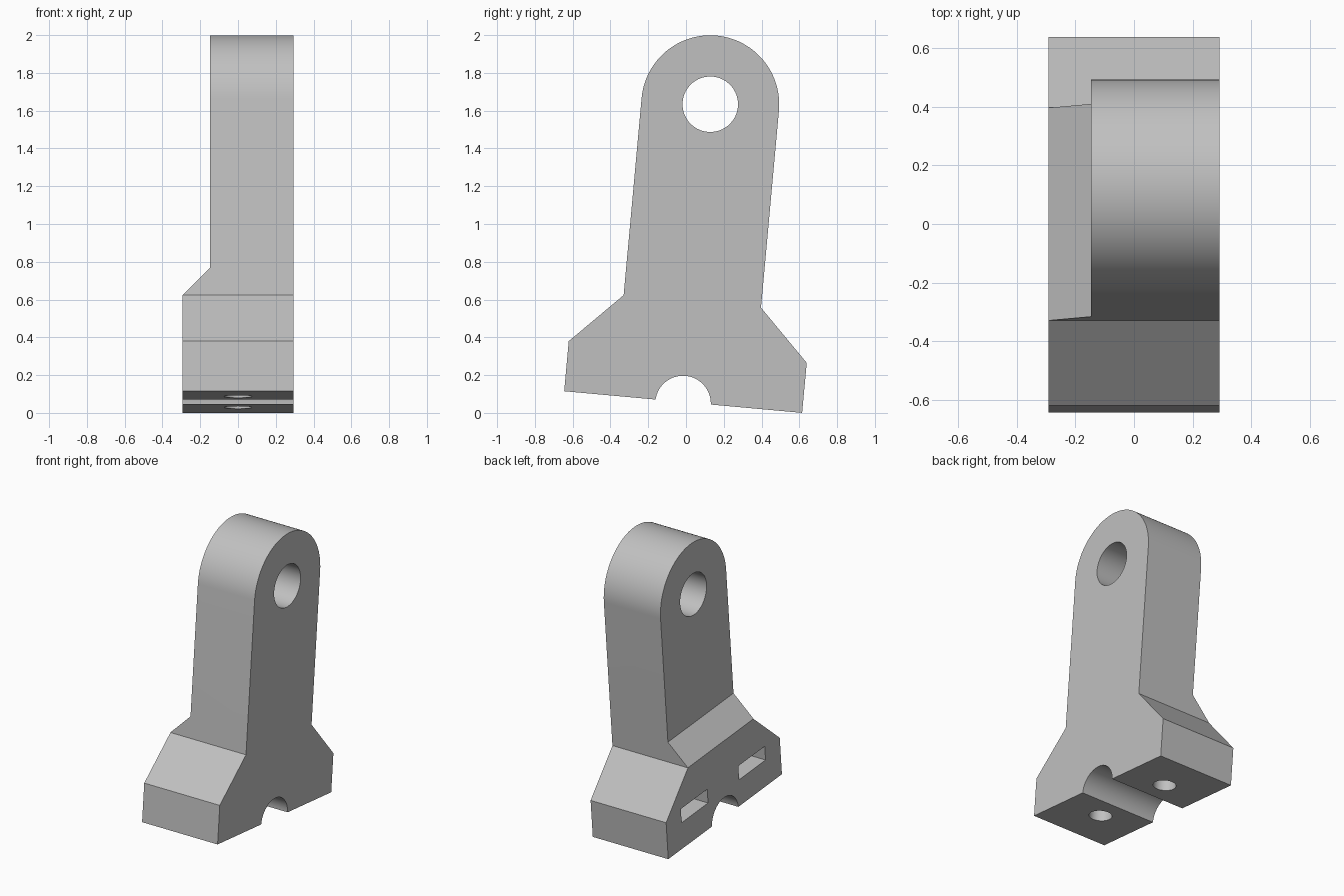
import bpy, bmesh, math
from mathutils import Matrix, Vector

if "Cube" in bpy.data.objects:
    bpy.data.objects.remove(bpy.data.objects["Cube"], do_unlink=True)

TILT = math.radians(-5.2)
X0, X1 = -0.293, 0.293          # full thickness
ARM_X = -0.147                  # inner face of the thinner arm
HUB_Z, HUB_R, BORE_R = 1.583, 0.365, 0.147
SHOULDER_Z = 0.535
BOLT_Y = 0.32

grey = bpy.data.materials.new("plain grey")
grey.use_nodes = True
colour = (0.53, 0.53, 0.53, 1)
grey.diffuse_color = colour
grey.node_tree.nodes["Principled BSDF"].inputs["Base Color"].default_value = colour


def arc(cy, cz, r, start, end, n):
    """Points of an arc, angles in degrees."""
    angles = [math.radians(start + (end - start) * i / n) for i in range(n + 1)]
    return [(cy + r * math.cos(a), cz + r * math.sin(a)) for a in angles]


def prism(name, points, push):
    """Closed outline of 3D points, extruded along a vector."""
    bm = bmesh.new()
    face = bm.faces.new([bm.verts.new(p) for p in points])
    res = bmesh.ops.extrude_face_region(bm, geom=[face])
    top = [v for v in res["geom"] if isinstance(v, bmesh.types.BMVert)]
    bmesh.ops.translate(bm, verts=top, vec=Vector(push))
    bmesh.ops.recalc_face_normals(bm, faces=bm.faces)
    mesh = bpy.data.meshes.new(name)
    bm.to_mesh(mesh)
    bm.free()
    obj = bpy.data.objects.new(name, mesh)
    bpy.context.collection.objects.link(obj)
    mesh.materials.append(grey)
    return obj


def side_prism(name, outline, xa, xb):
    return prism(name, [(xa, y, z) for y, z in outline], (xb - xa, 0, 0))


# Side silhouette: feet, groove, sloping shoulders, straight arm, round top
groove = arc(0, -0.008, BORE_R, 176.9, 3.1, 32)
outline = [(-0.6325, 0)] + groove + [(0.6325, 0), (0.6325, 0.266), (HUB_R, SHOULDER_Z)]
outline += arc(0, HUB_Z, HUB_R, 0, 180, 48)
outline += [(-HUB_R, SHOULDER_Z), (-0.6325, 0.266)]
bracket = side_prism("bracket", outline, X0, X1)

cutters = []

# Thinning of the arm with a 45 degree step at its foot
step = SHOULDER_Z + ARM_X - X0 + 0.001
relief = [(ARM_X, step), (ARM_X, 2.3), (-0.5, 2.3), (-0.5, step - 0.5 - ARM_X)]
cutters.append(prism("arm_relief", [(x, -1, z) for x, z in relief], (0, 2, 0)))

# Pivot bore
bore = arc(0, HUB_Z, BORE_R, 0, 360, 48)[:-1]
cutters.append(side_prism("pivot_bore", bore, -0.6, 0.6))

# Nut slots open on one side, each with a bolt hole below
for side in (-1, 1):
    y = side * BOLT_Y
    slot = [(y - 0.147, 0.185), (y + 0.147, 0.185), (y + 0.147, 0.285), (y - 0.147, 0.285)]
    cutters.append(side_prism("nut_slot", slot, -0.6, 0.147))
    hole = arc(0, y, 0.074, 0, 360, 32)[:-1]
    cutters.append(prism("bolt_hole", [(px, py, -0.2) for px, py in hole], (0, 0, 0.43)))

bpy.ops.object.select_all(action="DESELECT")
bpy.context.view_layer.objects.active = bracket
bracket.select_set(True)
for cutter in cutters:
    cutter.hide_render = True
    mod = bracket.modifiers.new(cutter.name, "BOOLEAN")
    mod.operation = "DIFFERENCE"
    mod.solver = "EXACT"
    mod.object = cutter
    bpy.ops.object.modifier_apply(modifier=mod.name)
for cutter in cutters:
    bpy.data.objects.remove(cutter, do_unlink=True)

# Lean the finished part so it rests on one foot edge
bracket.data.transform(Matrix.Translation((0, -0.015, 0.0575)) @ Matrix.Rotation(TILT, 4, "X"))
bpy.ops.object.shade_smooth_by_angle(angle=math.radians(25))
